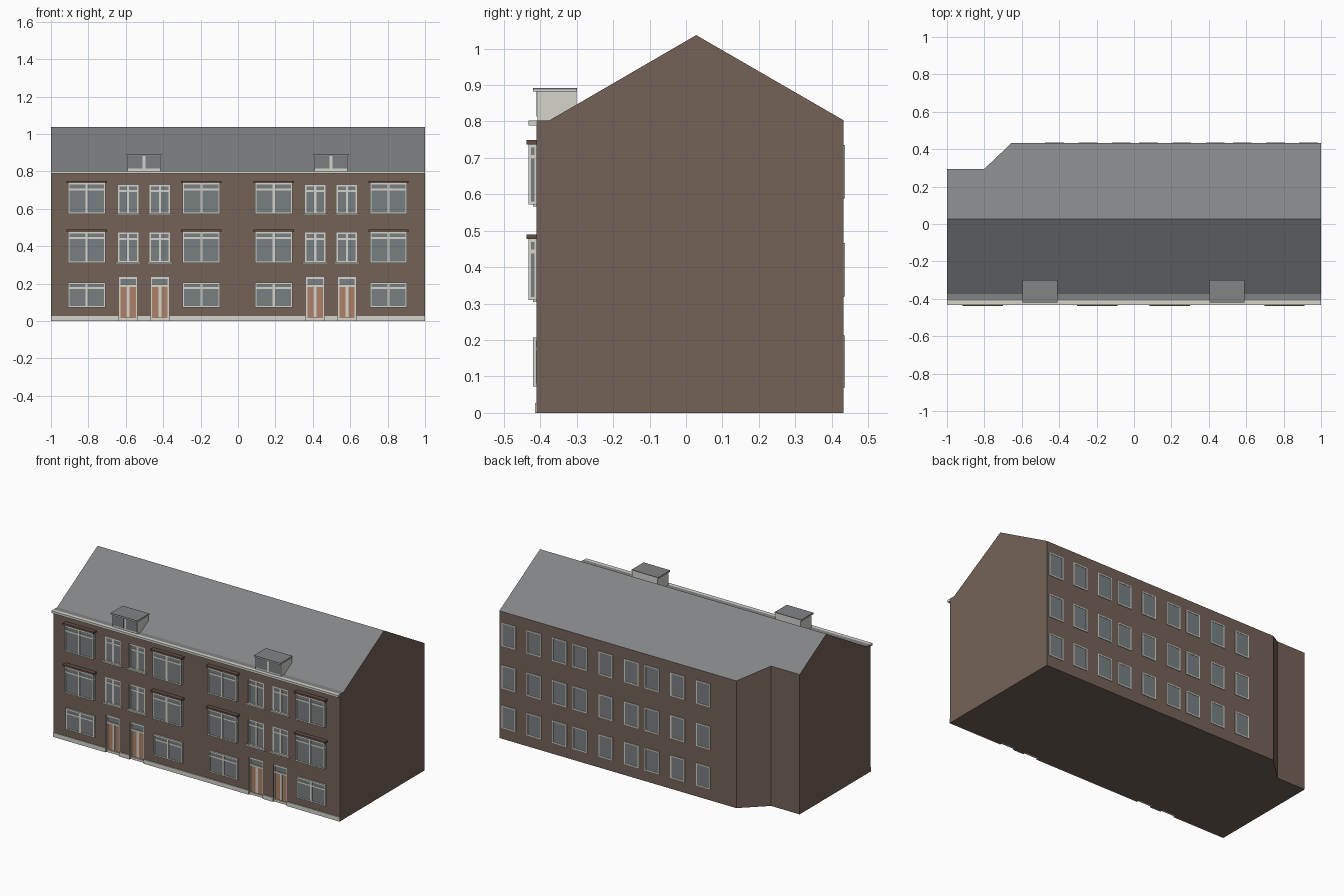
import bpy, bmesh

if "Cube" in bpy.data.objects:
    bpy.data.objects.remove(bpy.data.objects["Cube"])


def material(name, rgb):
    m = bpy.data.materials.new(name)
    m.diffuse_color = (*rgb, 1)
    m.use_nodes = True
    m.node_tree.nodes["Principled BSDF"].inputs["Base Color"].default_value = m.diffuse_color
    return m


BRICK = material("brown brick", (0.175, 0.122, 0.097))
ROOF = material("grey roof", (0.225, 0.23, 0.24))
CREAM = material("cream trim", (0.66, 0.66, 0.60))
GLASS = material("grey glass", (0.19, 0.215, 0.225))
DOOR = material("orange brown door", (0.42, 0.22, 0.14))
HOOD = material("dark brown hood", (0.12, 0.078, 0.06))

FRONT, BACK, RIDGE, EAVE, TOP = -0.41, 0.433, 0.028, 0.803, 1.037
parts = {}


def box(part, mat, x0, x1, y0, y1, z0, z1):
    """Add a box to a named part; each part becomes one object."""
    bm = parts.setdefault(part, (bmesh.new(), mat))[0]
    v = [bm.verts.new((x, y, z)) for z in (z0, z1)
         for x, y in ((x0, y0), (x1, y0), (x1, y1), (x0, y1))]
    for f in ((3, 2, 1, 0), (4, 5, 6, 7), (0, 1, 5, 4),
              (1, 2, 6, 5), (2, 3, 7, 6), (3, 0, 4, 7)):
        bm.faces.new([v[i] for i in f])


def make_object(name, bm, mats):
    mesh = bpy.data.meshes.new(name)
    bm.to_mesh(mesh)
    bm.free()
    for m in mats:
        mesh.materials.append(m)
    ob = bpy.data.objects.new(name, mesh)
    bpy.context.collection.objects.link(ob)
    return ob


def window(part, cx, w, z0, z1, y0, y1, edge=0.008, transom=None, mullion=0):
    """Glass pane with a frame of bars; y0 is the front of the frame."""
    a, b = cx - w / 2, cx + w / 2
    box(part + "_glass", GLASS, a + .003, b - .003, y0 + .003, y1, z0 + .003, z1 - .003)
    frame = part + "_frames"
    box(frame, CREAM, a, b, y0, y1, z0, z0 + edge)
    box(frame, CREAM, a, b, y0, y1, z1 - edge, z1)
    for x in (a, b - edge):
        box(frame, CREAM, x, x + edge, y0, y0 + .008, z0 + edge, z1 - edge)
    if mullion:
        box(frame, CREAM, cx - mullion / 2, cx + mullion / 2, y0, y0 + .008, z0 + edge, z1 - edge)
    if transom:
        box(frame, CREAM, a, b, y0 + .001, y1, transom - .005, transom + .005)


# Building body: footprint walls raised to the roof height at each depth
def roof_z(y):
    if y < -0.375:
        return EAVE
    if y < RIDGE:
        return EAVE + (TOP - EAVE) * (y + 0.375) / (RIDGE + 0.375)
    return TOP - (TOP - EAVE) * (y - RIDGE) / (BACK - RIDGE)


plan = [(-1, FRONT), (1, FRONT), (1, -.375), (1, RIDGE), (1, BACK),
        (-.655, BACK), (-.8, .295), (-1, .295), (-1, RIDGE), (-1, -.375)]
bm = bmesh.new()
low = [bm.verts.new((x, y, 0)) for x, y in plan]
high = [bm.verts.new((x, y, roof_z(y))) for x, y in plan]
bm.faces.new(low[::-1])
for i in range(len(plan)):
    j = (i + 1) % len(plan)
    bm.faces.new((low[i], low[j], high[j], high[i]))
for ids in ((0, 1, 2, 9), (9, 2, 3, 8), (8, 3, 4, 5, 6, 7)):
    bm.faces.new([high[i] for i in ids]).material_index = 1
bmesh.ops.recalc_face_normals(bm, faces=bm.faces)
body = make_object("building_body", bm, [BRICK, ROOF])

# Two mirrored house pairs along the front
for c in (-0.5025, 0.4975):
    for s in (-1, 1):
        # Wide windows: shallow bays with hoods above, flatter on the ground floor
        x = c + s * 0.307
        window("ground_window", x, .2, .073, .207, -.42, FRONT, transom=.176, mullion=.012)
        for z0, z1 in ((.31, .477), (.572, .737)):
            window("bay_window", x, .2, z0, z1, -.433, FRONT, transom=z1 - .034, mullion=.012)
            for e in (-.1, .092):
                box("bay_window_frames", CREAM, x + e, x + e + .008, -.416, FRONT, z0 + .008, z1 - .008)
            box("bay_hoods", HOOD, x - .108, x + .108, -.438, FRONT, z1, z1 + .012)

        # Narrow windows set into the wall, with sills
        x = c + s * 0.085
        for z0, z1 in ((.312, .473), (.573, .728)):
            box("cutter", BRICK, x - .055, x + .055, -.5, -.398, z0, z1)
            window("narrow_window", x, .11, z0, z1, -.407, -.397, transom=z1 - .034, mullion=.012)
            box("window_sills", CREAM, x - .068, x + .068, -.42, -.4, z0 - .007, z0 + .002)

        # Doors in recesses: frame, fanlight, brown leaf with a light centre strip
        box("cutter", BRICK, x - .048, x + .048, -.5, -.395, -.1, .235)
        box("door_leaves", DOOR, x - .042, x + .042, -.4, -.394, .015, .185)
        box("door_strips", CREAM, x - .008, x + .008, -.403, -.399, .02, .185)
        for e in (-.048, .041):
            box("door_frames", CREAM, x + e, x + e + .007, -.405, -.394, 0, .235)
        for z0, z1 in ((0, .015), (.182, .192), (.225, .235)):
            box("door_frames", CREAM, x - .041, x + .041, -.405, -.394, z0, z1)
        box("door_fanlights", GLASS, x - .041, x + .041, -.4, -.394, .192, .225)

    # Dormer with two panes and a flat roof
    box("dormer_bodies", CREAM, c - .088, c + .088, -.408, -.3, .803, .885)
    for s in (-1, 1):
        a, b = sorted((c + s * .008, c + s * .086))
        box("dormer_panes", GLASS, a, b, -.411, -.407, .814, .882)
    box("dormer_fascias", CREAM, c - .093, c + .093, -.42, -.299, .882, .888)
    box("dormer_roofs", ROOF, c - .093, c + .093, -.42, -.299, .888, .892)

# Cream plinth between the doors, and the gutter
edges = [-1]
for c in (-0.5025, 0.4975):
    for s in (-1, 1):
        edges += [c + s * .085 - .048, c + s * .085 + .048]
edges.append(1)
for a, b in zip(edges[::2], edges[1::2]):
    box("plinth", CREAM, a, b, -.415, FRONT, 0, .027)
box("gutter", CREAM, -1, 1, -.433, FRONT, .789, .803)

# Rear windows: nine in each of three rows
for x in (.933, .757, .578, .435, .256, .077, -.067, -.246, -.425):
    for z0, z1 in ((.07, .212), (.32, .467), (.588, .735)):
        a, b = x - .05, x + .05
        box("rear_window_glass", GLASS, a + .004, b - .004, BACK, BACK + .002, z0 + .004, z1 - .004)
        for p, q in ((a, a + .007), (b - .007, b)):
            box("rear_window_frames", CREAM, p, q, BACK, BACK + .004, z0, z1)
        for p, q in ((z0, z0 + .007), (z1 - .007, z1)):
            box("rear_window_frames", CREAM, a + .007, b - .007, BACK, BACK + .004, p, q)

objects = {n: make_object(n, b, [m]) for n, (b, m) in parts.items()}

# Cut the recesses into the body and drop the cutter
cutter = objects["cutter"]
cutter.hide_render = True
mod = body.modifiers.new("recesses", 'BOOLEAN')
mod.operation, mod.solver, mod.object = 'DIFFERENCE', 'EXACT', cutter
bpy.context.view_layer.objects.active = body
bpy.ops.object.modifier_apply(modifier=mod.name)
bpy.data.objects.remove(cutter)
